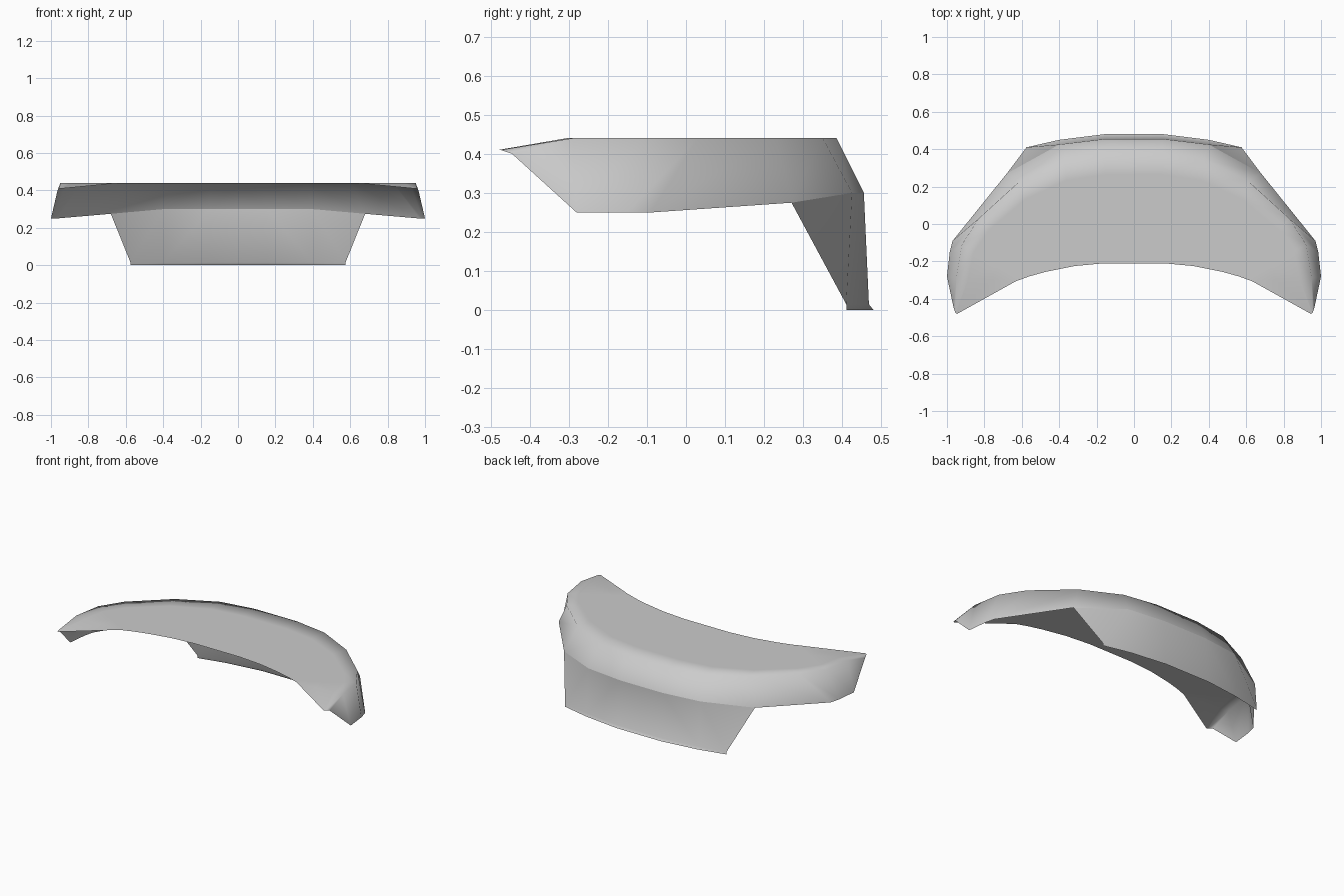
import bpy
import bmesh
from mathutils import Vector

cube = bpy.data.objects.get("Cube")
if cube:
    bpy.data.objects.remove(cube)

grey = bpy.data.materials.new("light_grey")
grey.use_nodes = True
COLOR = (0.6, 0.6, 0.6, 1)
grey.diffuse_color = COLOR
grey.node_tree.nodes["Principled BSDF"].inputs["Base Color"].default_value = COLOR


def loft(name, stations):
    """Skin a sheet through the half stations and mirror it across x."""
    bm = bmesh.new()
    rows = [[bm.verts.new(p) for p in s] for s in stations]
    for a, b in zip(rows, rows[1:]):
        for i in range(len(a) - 1):
            bm.faces.new((a[i], b[i], b[i + 1], a[i + 1]))
    mesh = bpy.data.meshes.new(name)
    bm.to_mesh(mesh)
    bm.free()
    mesh.materials.append(grey)
    mesh.shade_smooth()
    ob = bpy.data.objects.new(name, mesh)
    bpy.context.collection.objects.link(ob)
    mirror = ob.modifiers.new("mirror", "MIRROR")
    mirror.use_clip = True
    mirror.merge_threshold = 0.001
    return ob


# Stations from the middle to the wing: front edge, top edge, wall foot
TOP = 0.44
profile = [
    ((0, -.21, TOP), (0, .385, TOP), (0, .455, .30)),
    ((.16, -.21, TOP), (.15, .385, TOP), (.15, .455, .30)),
    ((.32, -.225, TOP), (.37, .35, TOP), (.40, .425, .30)),
    ((.47, -.255, TOP), (.61, .23, TOP), (.68, .27, .275)),
    ((.56, -.28, TOP), (.83, .03, TOP), (.97, -.09, .25)),
    ((.60, -.295, TOP), (.92, -.11, TOP), (.985, -.15, .25)),
    ((.63, -.305, TOP), (.95, -.29, TOP), (1, -.28, .25)),
    ((.945, -.48, .41), (.955, -.475, .41), (.965, -.445, .40)),
]
stations = []
for front, top, foot in profile:
    f, t = Vector(front), Vector(top)
    stations.append([f, f.lerp(t, .4), f.lerp(t, .8), t, Vector(foot)])
loft("curved_shell", stations)

# Hanging skirt below the rear wall, with a small flare at its foot
feet = [(0, .48), (.16, .48), (.40, .45), (.575, .41)]
skirt = []
for (x, y), station in zip(feet, stations):
    inset = .012 if x < .5 else 0
    skirt.append([station[-1], Vector((x, y - inset, .015)), Vector((x, y, 0))])
loft("rear_skirt", skirt)
